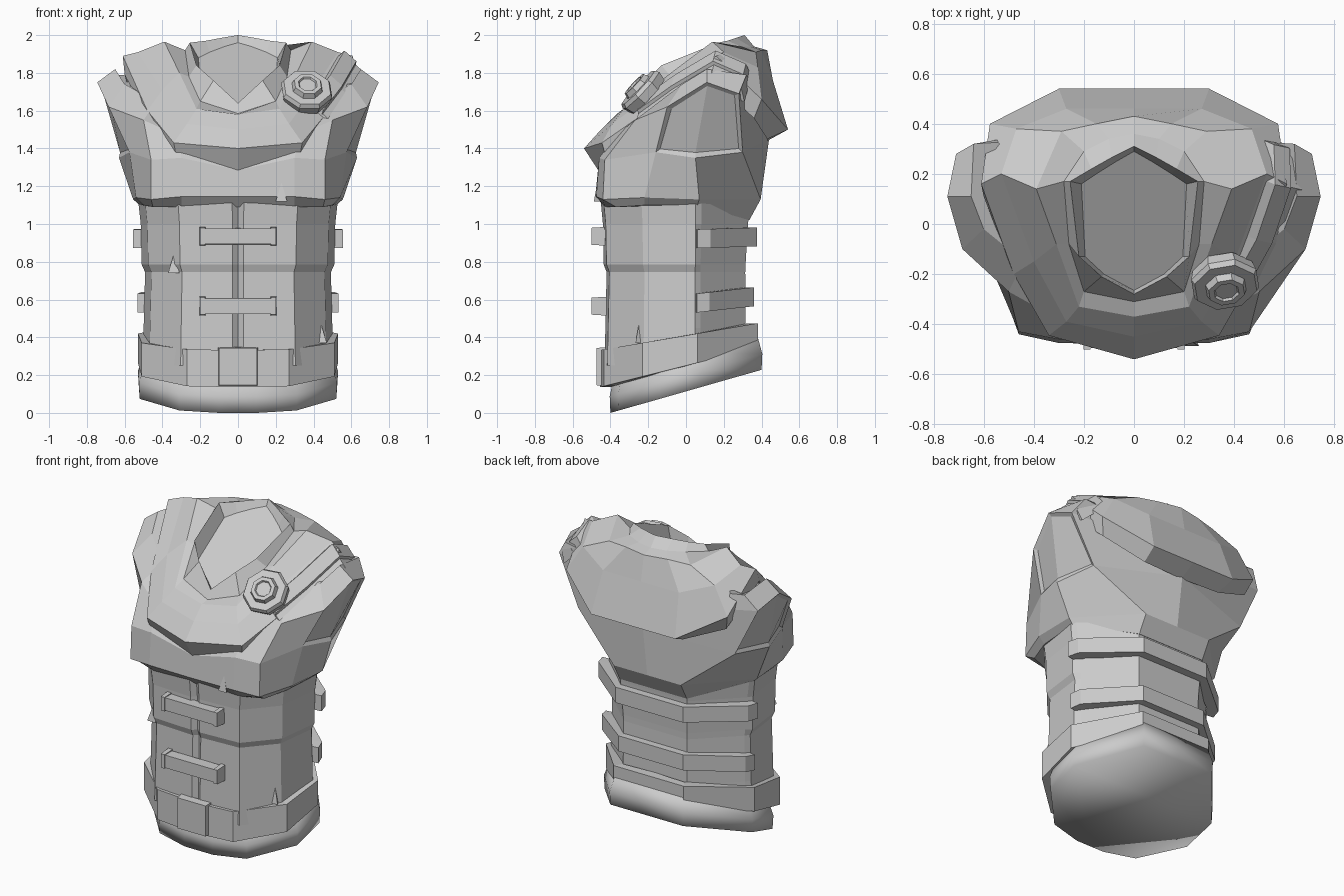
import bpy, bmesh, math
from mathutils import Vector

if "Cube" in bpy.data.objects:
    bpy.data.objects.remove(bpy.data.objects["Cube"])

grey = bpy.data.materials.new("neutral_grey")
grey.diffuse_color = (0.6, 0.6, 0.6, 1)
grey.use_nodes = True
grey.node_tree.nodes["Principled BSDF"].inputs["Base Color"].default_value = grey.diffuse_color


def finish(name, bm, smooth=False):
    bmesh.ops.recalc_face_normals(bm, faces=bm.faces[:])
    for f in bm.faces:
        f.smooth = smooth
    me = bpy.data.meshes.new(name)
    bm.to_mesh(me)
    bm.free()
    me.materials.append(grey)
    ob = bpy.data.objects.new(name, me)
    bpy.context.collection.objects.link(ob)
    return ob


def mirror_ring(half):
    """half outline from centre front to centre back -> closed ring"""
    return half + [(-p[0],) + tuple(p[1:]) for p in half[-2:0:-1]]


def bridge(rings, closed=True, caps=(True, True), wrap=False):
    bm = bmesh.new()
    vs = [[bm.verts.new(p) for p in r] for r in rings]
    pairs = list(zip(vs, vs[1:])) + ([(vs[-1], vs[0])] if wrap else [])
    for a, b in pairs:
        n = len(a)
        for i in range(n if closed else n - 1):
            j = (i + 1) % n
            bm.faces.new((a[i], a[j], b[j], b[i]))
    if caps[0]:
        bm.faces.new(vs[0])
    if caps[1]:
        bm.faces.new(vs[-1])
    return bm


def band(name, pts, lo, hi, thick, wrap=False):
    """strap of rectangular section along xy points; lo, hi give z from y"""
    secs = []
    for x, y in pts:
        k = 1 - thick / math.hypot(x, y)
        secs.append([(x * k, y * k, lo(y)), (x, y, lo(y)), (x, y, hi(y)), (x * k, y * k, hi(y))])
    return finish(name, bridge(secs, caps=(not wrap, not wrap), wrap=wrap))


def box(name, loc, size, taper=0.85):
    bm = bmesh.new()
    bmesh.ops.create_cube(bm, size=1)
    for v in bm.verts:
        k = taper if v.co.y < 0 else 1
        v.co = Vector((v.co.x * size[0] * k, v.co.y * size[1], v.co.z * size[2] * k)) + Vector(loc)
    return finish(name, bm)


# bodice: upper panels overhang the lower ones (front and sides only), centre front seam
body = [(0, -.415), (.03, -.44), (.31, -.425), (.48, -.23), (.515, .05), (.49, .08), (.235, .325), (0, .325)]
levels = [(.25, .98, .98), (.45, .97, .97), (.745, .955, .965), (.785, .99, .97), (1.0, 1.0, 1.01), (1.14, 1.03, 1.05)]
finish("bodice", bridge([[(x * (s if y < .06 else b), y * (s if y < .06 else b), z)
                          for x, y in mirror_ring(body)] for z, s, b in levels]))

# hem, smooth and sloping up towards the back
hem = mirror_ring([(0, -.4), (.1, -.4), (.31, -.355), (.52, -.14), (.525, .08), (.26, .4), (0, .4)])
finish("hem", bridge([
    [(x * .94, y * .95, .3 + .25 * y) for x, y in hem],
    [(x * 1.01, y * 1.01, .2 + .28 * y) for x, y in hem],
    [(x, y, .285 * (y + .4)) for x, y in hem]]), True)

# belt and its front plate
belt = mirror_ring([(0, -.455), (.27, -.435), (.51, -.23), (.53, .06), (.25, .38), (0, .38)])
band("belt", belt, lambda y: .14 + .25 * (y + .44), lambda y: .335 + .17 * (y + .44), .06, True)
box("belt_plate", (0, -.45, .245), (.21, .05, .205), .96)

# front clasps and back straps
back = [(.555, .06), (.535, .13), (.24, .375)]
back = back + [(-x, y) for x, y in back[::-1]]
for name, zf, zs, s, tilt in (("upper", .935, .87, 1.0, .03), ("lower", .565, .525, .96, .11)):
    box(name + "_clasp", (0, -.46, zf), (.36, .07, .085), .97)
    for sx in (-1, 1):
        box(name + "_clasp_end", (sx * .188, -.46, zf), (.03, .08, .1), .9)
    band(name + "_back_strap", [(x * s, y * s) for x, y in back],
         lambda y: zs + tilt * y, lambda y: zs + .1 + tilt * y, .075)

# chest and shoulders, flaring out above the lip
chest = [
    [(0, -.43, 1.09), (.3, -.43, 1.09), (.45, -.37, 1.09), (.5, -.22, 1.1),
     (.52, .06, 1.1), (.24, .335, 1.02), (0, .335, 1.02)],
    [(0, -.48, 1.145), (.3, -.475, 1.145), (.46, -.44, 1.13), (.54, -.22, 1.14),
     (.555, .07, 1.13), (.24, .395, 1.13), (0, .395, 1.13)],
    [(0, -.465, 1.285), (.3, -.46, 1.35), (.46, -.43, 1.34), (.575, -.16, 1.38),
     (.63, .05, 1.35), (.56, .30, 1.38), (0, .44, 1.45)],
    [(0, -.36, 1.45), (.32, -.37, 1.47), (.5, -.27, 1.55), (.685, -.1, 1.62),
     (.745, .11, 1.75), (.71, .28, 1.69), (0, .43, 1.6)],
    [(0, -.25, 1.5), (.25, -.2, 1.55), (.44, -.15, 1.64), (.6, -.02, 1.74),
     (.65, .11, 1.82), (.64, .32, 1.79), (0, .36, 1.7)]]
bm = bridge([mirror_ring(r) for r in chest])
bmesh.ops.recalc_face_normals(bm, faces=bm.faces[:])
# recessed armhole on each side
for sx in (-1, 1):
    holes = []
    for f in bm.faces:
        c = f.calc_center_median()
        if c.x * sx > .6 and 1.45 < c.z < 1.62 and -.1 < c.y < .3:
            holes.append(f)
    bmesh.ops.inset_region(bm, faces=holes, thickness=.025, depth=-.015)
finish("chest", bm)

# draped scarf: underside, outer edge, bulge, collar, raised rim and recessed neck fill
scarf = [
    [(0, -.465, 1.285), (.33, -.43, 1.375), (.46, -.22, 1.52), (.6, .11, 1.79),
     (.54, .36, 1.56), (.28, .43, 1.45), (0, .43, 1.44)],
    [(0, -.54, 1.40), (.34, -.445, 1.43), (.48, -.2, 1.6), (.61, .16, 1.89),
     (.575, .4, 1.66), (.3, .54, 1.5), (0, .54, 1.5)],
    [(0, -.45, 1.50), (.27, -.39, 1.53), (.4, -.15, 1.71), (.53, .2, 1.91),
     (.47, .38, 1.83), (.27, .46, 1.76), (0, .46, 1.76)],
    [(0, -.37, 1.58), (.22, -.33, 1.61), (.31, -.08, 1.8), (.39, .14, 1.965),
     (.29, .37, 1.91), (.15, .40, 1.92), (0, .43, 1.92)],
    [(0, -.31, 1.585), (.2, -.27, 1.65), (.26, -.08, 1.78), (.28, .17, 1.92),
     (.2, .29, 1.94), (.1, .34, 1.94), (0, .36, 1.94)],
    [(0, -.28, 1.64), (.13, -.21, 1.76), (.22, -.13, 1.84), (.255, .17, 1.96),
     (.17, .22, 1.97), (.09, .265, 1.985), (0, .31, 2.0)],
    [(0, -.265, 1.63), (.12, -.2, 1.68), (.195, -.13, 1.72), (.21, .16, 1.88),
     (.15, .2, 1.91), (.07, .25, 1.94), (0, .29, 1.96)]]
finish("scarf", bridge([mirror_ring(r) for r in scarf], caps=(False, True)))

# two scarf folds trailing over one shoulder
wide, up = Vector((.045, -.01, -.04)), Vector((.02, -.01, .03))
for i, off in enumerate([(0, 0, 0), (.06, -.01, -.075)]):
    secs = []
    for p in [(.4, -.24, 1.6), (.5, -.06, 1.73), (.575, .16, 1.86), (.57, .32, 1.79)]:
        c = Vector(p) + Vector(off)
        secs.append([c - wide - up, c + wide - up, c + wide * .7 + up, c - wide * .7 + up])
    finish("shoulder_fold_%d" % (i + 1), bridge(secs))

# octagonal brooch with a raised centre
prof = [(.13, -.06), (.142, -.01), (.13, .012), (.085, .012), (.075, .04), (.052, .04), (.046, .03)]
bm = bridge([[(r * math.cos(math.pi * (k + .5) / 4), r * math.sin(math.pi * (k + .5) / 4), h)
              for k in range(8)] for r, h in prof])
brooch = finish("brooch", bm)
brooch.location = (.365, -.245, 1.715)
brooch.rotation_euler = Vector((.12, -.72, .68)).to_track_quat('Z', 'Y').to_euler()

# small cloth tears on the front
for i, (loc, r) in enumerate([((.23, -.47, 1.17), .035), ((-.34, -.38, .79), .035), ((.44, -.25, .42), .035)]):
    bm = bmesh.new()
    bmesh.ops.create_cone(bm, cap_ends=True, segments=3, radius1=r, radius2=0, depth=.1)
    finish("cloth_tear_%d" % (i + 1), bm).location = loc
